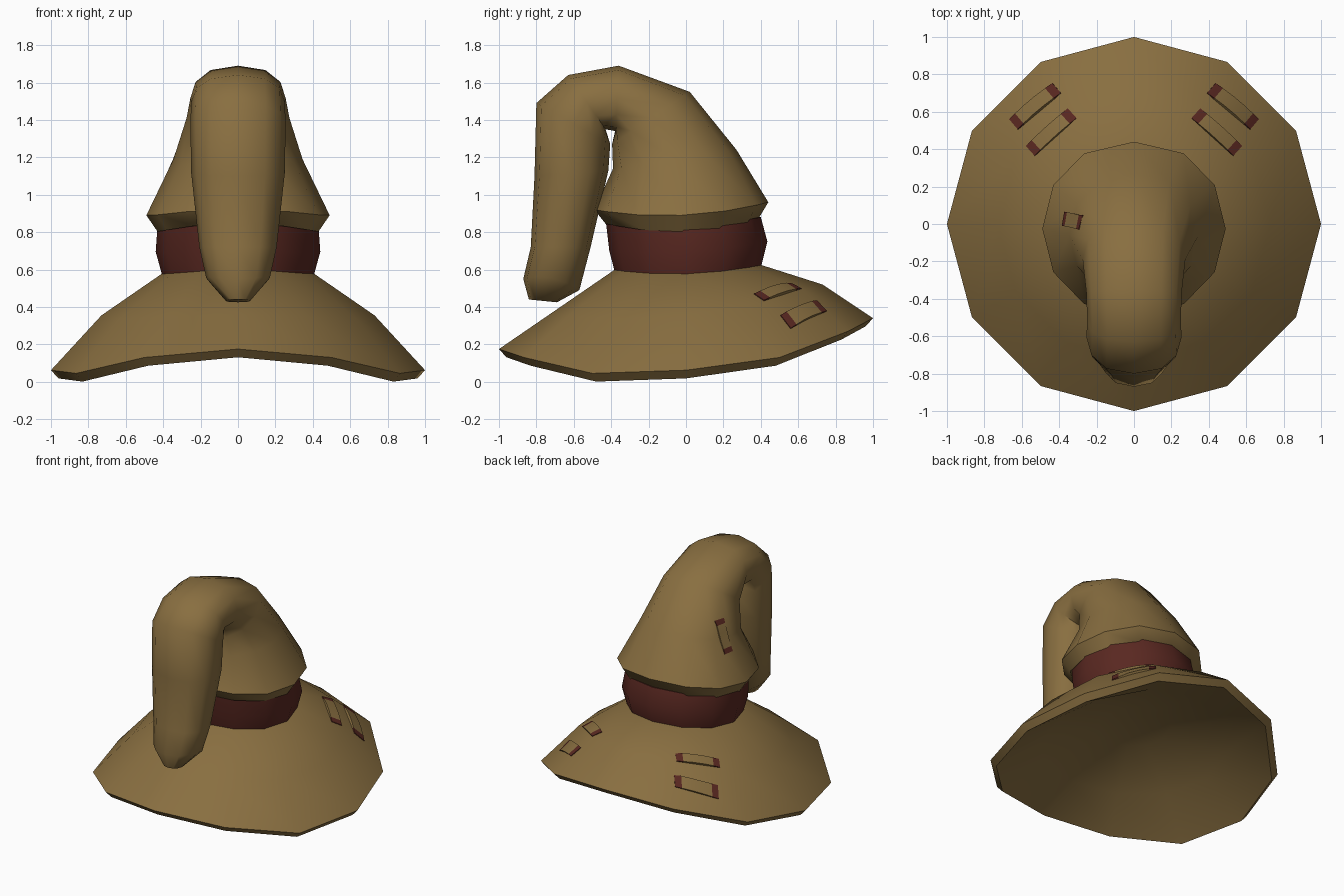
import bpy
import bmesh
from math import sin, cos, pi, radians, tau
from mathutils import Vector
from mathutils.bvhtree import BVHTree

cube = bpy.data.objects.get("Cube")
if cube:
    bpy.data.objects.remove(cube, do_unlink=True)

SIDES = 12


def material(name, rgb):
    m = bpy.data.materials.new(name)
    m.use_nodes = True
    color = (*rgb, 1)
    m.diffuse_color = color
    bsdf = m.node_tree.nodes["Principled BSDF"]
    bsdf.inputs["Base Color"].default_value = color
    bsdf.inputs["Roughness"].default_value = 0.9
    return m


TAN = material("tan cloth", (0.25, 0.158, 0.052))
RED = material("dark red cloth", (0.1, 0.021, 0.015))


def finish(bm, name, mats, angle):
    bmesh.ops.recalc_face_normals(bm, faces=bm.faces)
    mesh = bpy.data.meshes.new(name)
    bm.to_mesh(mesh)
    for m in mats:
        mesh.materials.append(m)
    mesh.shade_smooth()
    mesh.set_sharp_from_angle(angle=radians(angle))
    obj = bpy.data.objects.new(name, mesh)
    bpy.context.collection.objects.link(obj)
    tree = BVHTree.FromBMesh(bm)
    bm.free()
    return tree


def ring(back, front, half_width, dip=0.0, power=1.0):
    """Tilted oval through a back and a front (y, z) point; its sides dip."""
    points = []
    for i in range(SIDES):
        a = tau * i / SIDES
        c, s = cos(a), sin(a)
        x = half_width * abs(s) ** power * (1 if s > 0 else -1)
        y, z = [(b + f) / 2 + c * (b - f) / 2 for b, f in zip(back, front)]
        points.append(Vector((x, y, z - dip * s * s)))
    return points


def loft(name, rings, mat, angle=40):
    bm = bmesh.new()
    loops = [[bm.verts.new(p) for p in r] for r in rings]
    for low, high in zip(loops, loops[1:]):
        for i in range(SIDES):
            j = (i + 1) % SIDES
            bm.faces.new((low[i], low[j], high[j], high[i]))
    for loop in (loops[0], loops[-1]):
        bmesh.ops.triangulate(bm, faces=[bm.faces.new(loop)])
    return finish(bm, name, [mat], angle)


# Brim: wavy twelve-sided edge, hollowed underneath
edge_heights = [0.34, 0.27, 0.13, 0.062, 0.045, 0.13, 0.175]
edge = ring((1, 0), (-1, 0), 1)
for i, p in enumerate(edge):
    p.z = edge_heights[min(i, SIDES - i)]
under_edge = [Vector((p.x * 0.96, p.y * 0.96, p.z - 0.044)) for p in edge]
brim = loft("brim", [
    ring((0.25, 0.43), (-0.25, 0.40), 0.25, 0.01),
    ring((0.65, 0.36), (-0.65, 0.26), 0.65, 0.07),
    under_edge,
    edge,
    ring((0.73, 0.52), (-0.73, 0.36), 0.73, 0.085),
    ring((0.40, 0.625), (-0.38, 0.60), 0.40, 0.03),
], TAN)

# Band around the neck of the hat
loft("band", [
    ring((0.40, 0.61), (-0.38, 0.585), 0.405, 0.03),
    ring((0.435, 0.75), (-0.41, 0.70), 0.44, 0.03),
    ring((0.40, 0.88), (-0.43, 0.87), 0.43, 0.04),
], RED)

# Crown: flared rim and cone, then the boxier bend and drooping tip
cone_rings = [
    ((0.38, 0.86), (-0.43, 0.845), 0.43, 0.05),
    ((0.44, 0.96), (-0.49, 0.92), 0.49, 0.05),
    ((0.27, 1.24), (-0.39, 1.14), 0.345),
]
droop_rings = [
    ((0.02, 1.55), (-0.395, 1.27), 0.275),
    ((-0.36, 1.69), (-0.375, 1.34), 0.255),
    ((-0.63, 1.64), (-0.43, 1.35), 0.25),
    ((-0.80, 1.49), (-0.405, 1.27), 0.255),
    ((-0.81, 1.10), (-0.415, 1.13), 0.25),
    ((-0.83, 0.72), (-0.51, 0.72), 0.207),
    ((-0.87, 0.55), (-0.57, 0.49), 0.17, -0.035),
    ((-0.84, 0.44), (-0.69, 0.425), 0.065),
]
crown = loft("crown", [ring(*r, power=0.88) for r in cone_rings]
             + [ring(*r, power=0.8) for r in droop_rings], TAN, 55)


def strap(name, tree, ray, bow):
    """Thin cloth strap bowed off a surface, with red stitched ends."""
    stops = (0, 0.15, 0.38, 0.62, 0.85, 1)
    bm = bmesh.new()
    rows = []
    for u in stops:
        lift = bow * sin(pi * u)
        hits = [tree.ray_cast(*ray(u, v))[:2] for v in (0, 1)]
        row = [bm.verts.new(p + n * (lift + 0.005)) for p, n in hits]
        row += [bm.verts.new(p - n * 0.002) for p, n in reversed(hits)]
        rows.append(row)
    last = len(rows) - 2
    for k, (a, b) in enumerate(zip(rows, rows[1:])):
        for i in range(4):
            j = (i + 1) % 4
            f = bm.faces.new((a[i], a[j], b[j], b[i]))
            f.material_index = int(k in (0, last))
    for end in (rows[0], rows[-1]):
        bm.faces.new(end).material_index = 1
    finish(bm, name, [TAN, RED], 30)


def brim_ray(side, radius, angle, length):
    """Downward rays along a straight chord square to the radius."""
    out = Vector((cos(radians(angle)), sin(radians(angle)), 0))
    along = Vector((out.y, -out.x, 0))

    def ray(u, v):
        p = out * (radius + 0.07 * (v - 0.5)) + along * length * (u - 0.5)
        return Vector((side * p.x, p.y, 2)), Vector((0, 0, -1))
    return ray


# Paired straps on the back of the brim
for side, label in ((1, "left"), (-1, "right")):
    strap(label + "_outer_strap", brim, brim_ray(side, 0.82, 50, 0.3), 0.012)
    strap(label + "_inner_strap", brim, brim_ray(side, 0.66, 48, 0.3), 0.012)

# Single strap on the side of the crown
strap("crown_strap", crown, lambda u, v: (
    Vector((-2, 0.065 - 0.075 * v - 0.02 * u, 1.1 + 0.22 * u)),
    Vector((1, 0, 0))), 0.004)
